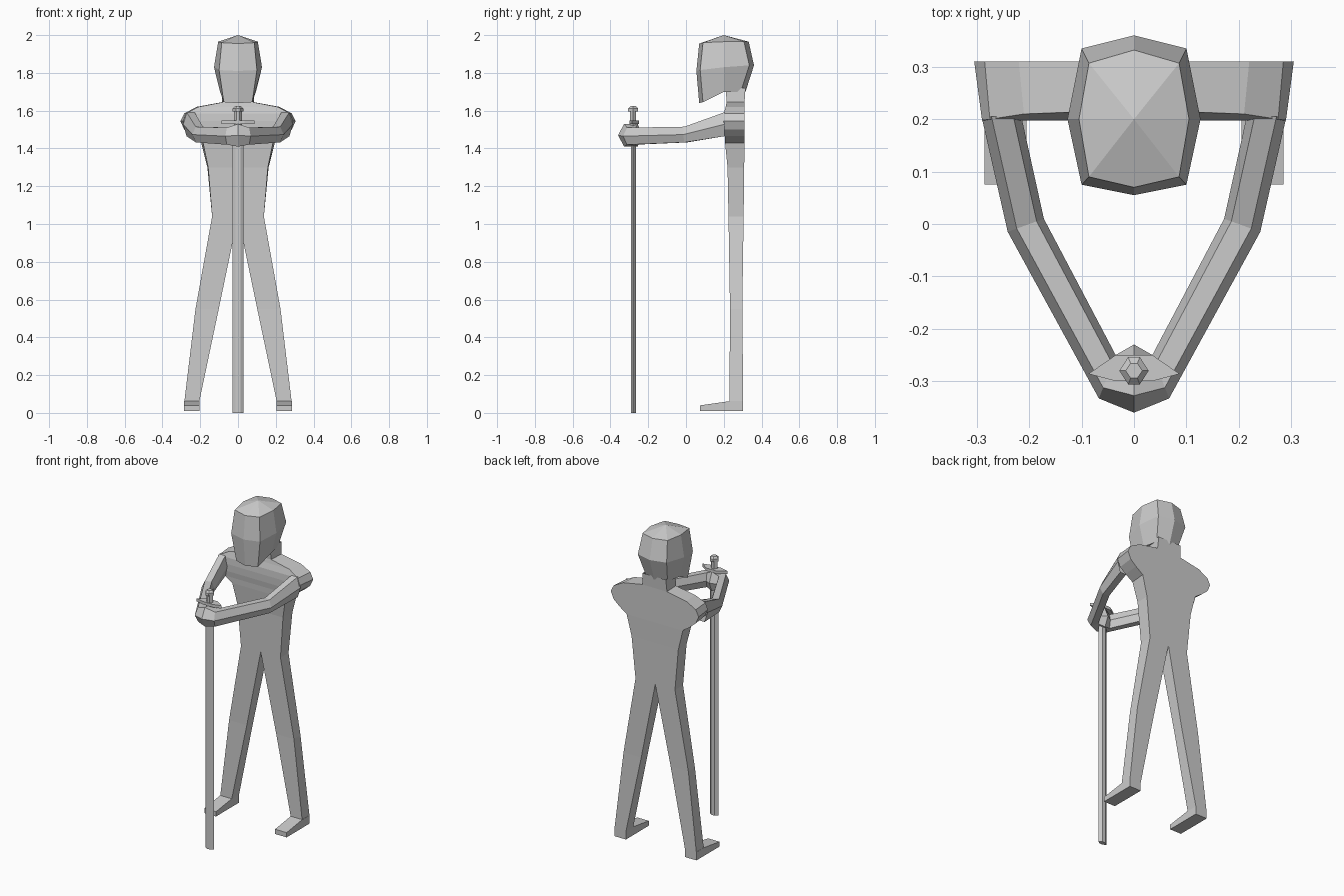
import bpy, bmesh
from mathutils import Vector

if "Cube" in bpy.data.objects:
    bpy.data.objects.remove(bpy.data.objects["Cube"])


def loft(name, rings, cap_start=True, cap_end=True, mirror=False):
    """Skin a list of rings that all have the same number of points."""
    bm = bmesh.new()
    vs = [[bm.verts.new(p) for p in ring] for ring in rings]
    n = len(vs[0])
    for a, b in zip(vs, vs[1:]):
        for i in range(n):
            j = (i + 1) % n
            bm.faces.new((a[i], a[j], b[j], b[i]))
    if cap_start:
        bm.faces.new(vs[0])
    if cap_end:
        bm.faces.new(vs[-1])
    bmesh.ops.remove_doubles(bm, verts=bm.verts, dist=1e-5)
    bmesh.ops.recalc_face_normals(bm, faces=bm.faces)
    me = bpy.data.meshes.new(name)
    bm.to_mesh(me)
    bm.free()
    ob = bpy.data.objects.new(name, me)
    bpy.context.collection.objects.link(ob)
    if mirror:
        ob.modifiers.new("mirror", 'MIRROR').use_axis[0] = True
    return ob


def rect(x0, x1, y0, y1, z):
    return [(x0, y0, z), (x1, y0, z), (x1, y1, z), (x0, y1, z)]


# torso, shoulders and neck: z, half width front, half width back, front y, back y
torso = [
    (1.04, .137, .137, .225, .305), (1.30, .158, .162, .22, .308),
    (1.43, .185, .195, .207, .31), (1.465, .235, .245, .205, .31),
    (1.50, .27, .285, .20, .31), (1.545, .29, .305, .198, .31),
    (1.585, .275, .285, .20, .31), (1.62, .21, .22, .21, .31),
    (1.645, .08, .085, .215, .31), (1.72, .075, .08, .21, .315)]
loft("torso", [[(-f, y0, z), (f, y0, z), (b, y1, z), (-b, y1, z)]
               for z, f, b, y0, y1 in torso], cap_start=False, cap_end=False)

# legs
loft("legs", [rect(.205, .284, .23, .303, .06),
              rect(.102, .225, .233, .298, .55),
              rect(0, .137, .225, .305, 1.04)], False, False, True)

# feet
foot = [(.075, .01), (.075, .04), (.23, .062), (.303, .062), (.303, .01)]
loft("feet", [[(x, y, z) for y, z in foot] for x in (.205, .285)], mirror=True)


# arms meeting in clasped hands
def arm_ring(inner, outer, lo, hi):
    a, b, mid = Vector(inner), Vector(outer), (lo + hi) / 2
    pts = [(0, mid), (.2, hi), (.75, hi), (1, mid), (.75, lo), (.2, lo)]
    return [(*a.lerp(b, t), z) for t, z in pts]


loft("arms", [arm_ring((.215, .205), (.291, .205), 1.465, 1.592),
              arm_ring((.172, .01), (.241, -.015), 1.432, 1.515),
              arm_ring((.035, -.25), (.067, -.333), 1.42, 1.51),
              arm_ring((0, -.23), (0, -.36), 1.41, 1.53)], False, False, True)


# head: eight-sided rings, jaw sloping up to the back
def head_ring(w, d, front, back, zf, zm, zb):
    return [(0, front, zf), (d, front + .02, zf + .005), (w, .2, zm),
            (d, back - .025, zb), (0, back, zb), (-d, back - .025, zb),
            (-w, .2, zm), (-d, front + .02, zf + .005)]


loft("head", [[(0, .2, 1.70)] * 8,
              head_ring(.095, .075, .07, .315, 1.64, 1.70, 1.70),
              head_ring(.127, .10, .055, .36, 1.81, 1.83, 1.84),
              head_ring(.105, .086, .07, .332, 1.955, 1.965, 1.965),
              [(0, .2, 2.0)] * 8], False, False)


# sword: blade, guard, grip and pommel
def diamond(x, y0, y1, z, cy=-.28):
    return [(-x, cy, z), (-x * .4, y0, z), (x * .4, y0, z),
            (x, cy, z), (x * .4, y1, z), (-x * .4, y1, z)]


loft("blade", [diamond(.03, -.292, -.266, z) for z in (0, 1.43)])
loft("guard", [diamond(.087, -.30, -.25, z, -.286) for z in (1.53, 1.548)])
loft("grip", [diamond(x, -.28 - y, -.28 + y, z)
              for x, y, z in ((.022, .016, 1.52), (.022, .016, 1.6))])
loft("pommel", [diamond(x, -.28 - y, -.28 + y, z)
                for x, y, z in ((.028, .026, 1.595), (.028, .026, 1.612),
                                (.016, .014, 1.624))])
